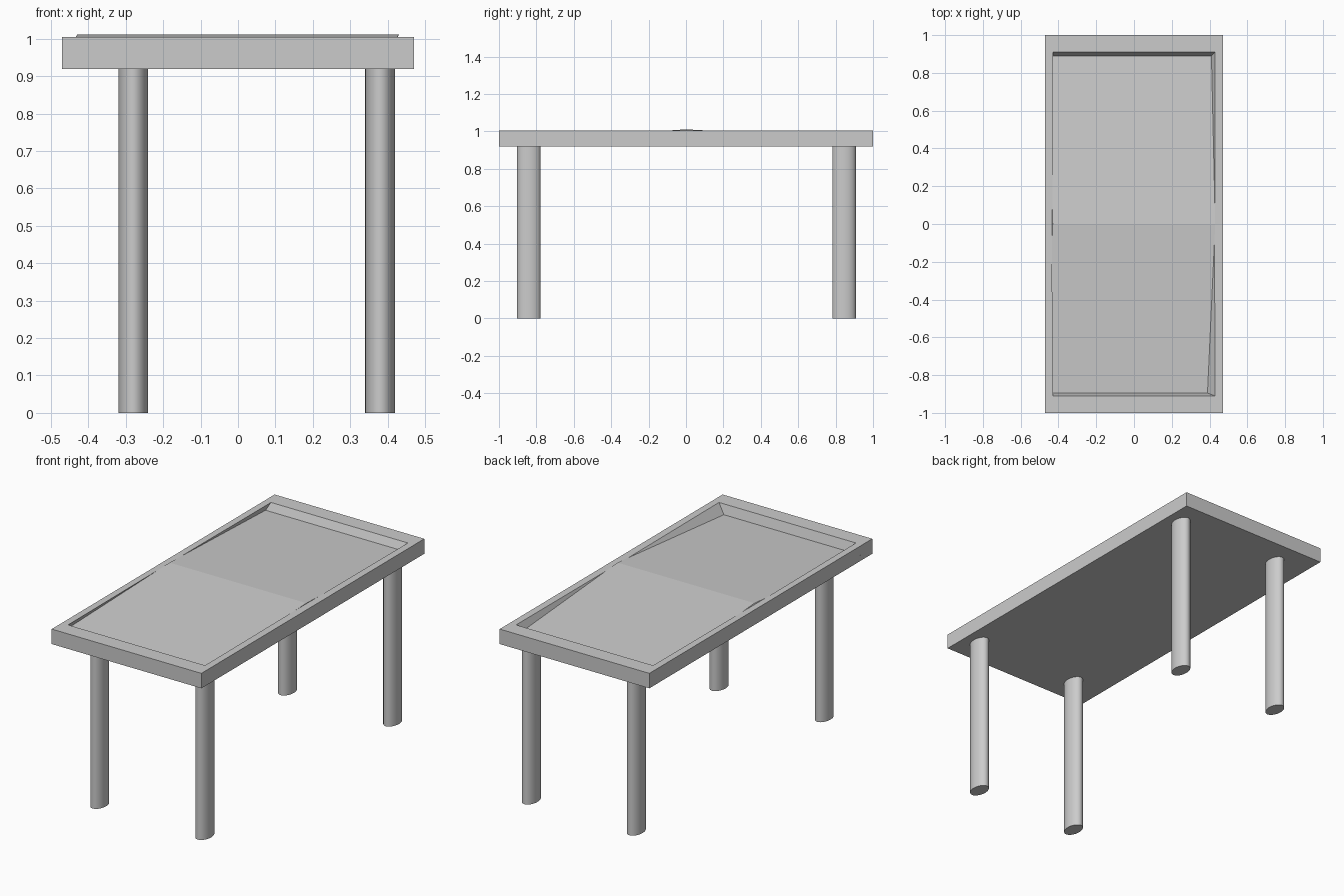
import bpy
import bmesh
from mathutils import Vector

cube = bpy.data.objects.get("Cube")
if cube:
    bpy.data.objects.remove(cube, do_unlink=True)

grey = bpy.data.materials.new("plain_grey")
grey.use_nodes = True
grey.diffuse_color = (0.6, 0.6, 0.6, 1)
grey.node_tree.nodes["Principled BSDF"].inputs["Base Color"].default_value = (0.6, 0.6, 0.6, 1)

HALF_X, HALF_Y = 0.47, 1.0
BOTTOM, RIM, RIDGE = 0.92, 1.005, 1.011
IN_X, IN_Y = 0.43, 0.91


def make_tabletop():
    bm = bmesh.new()
    cache = {}

    def vert(p):
        key = tuple(round(c, 5) for c in p)
        if key not in cache:
            cache[key] = bm.verts.new(key)
        return cache[key]

    def face(*points):
        return bm.faces.new([vert(p) for p in points])

    def corner(sx, sy, z):
        return Vector((sx * HALF_X, sy * HALF_Y, z))

    def rim_corner(sx, sy):
        return Vector((sx * IN_X, sy * IN_Y, RIM))

    def ridge(sx):
        return Vector((sx * IN_X, 0, RIDGE))

    def floor_corner(sx, sy):
        # The sunken ends are shifted towards -x, undercutting that side
        if sy > 0:
            return Vector((sx * IN_X - 0.02, 0.89, 0.963))
        return Vector((sx * IN_X - 0.041, -0.895, 0.952))

    def crossing(sx, sy):
        # Point where the sloping floor edge passes the rim level
        a, b = ridge(sx), floor_corner(sx, sy)
        return a.lerp(b, (RIDGE - RIM) / (RIDGE - b.z))

    # Underside and outer edges
    ring = [(-1, -1), (1, -1), (1, 1), (-1, 1)]
    face(*[corner(*s, BOTTOM) for s in reversed(ring)])
    for a, b in zip(ring, ring[1:] + ring[:1]):
        face(corner(*a, BOTTOM), corner(*b, BOTTOM), corner(*b, RIM), corner(*a, RIM))

    for s in (-1, 1):
        # Rim strips along the ends and the sides
        face(corner(-1, s, RIM), corner(1, s, RIM), rim_corner(1, s), rim_corner(-1, s))
        face(corner(s, -1, RIM), corner(s, 1, RIM), rim_corner(s, 1),
             crossing(s, 1), crossing(s, -1), rim_corner(s, -1))
        # Ridge gable and tapering side walls
        face(ridge(s), crossing(s, -1), crossing(s, 1))
        for e in (-1, 1):
            face(crossing(s, e), floor_corner(s, e), rim_corner(s, e))
        # End wall and sloping half of the floor
        face(rim_corner(-1, s), rim_corner(1, s), floor_corner(1, s), floor_corner(-1, s))
        face(ridge(-1), ridge(1), crossing(1, s), floor_corner(1, s),
             floor_corner(-1, s), crossing(-1, s))

    bmesh.ops.recalc_face_normals(bm, faces=bm.faces)
    mesh = bpy.data.meshes.new("tabletop")
    bm.to_mesh(mesh)
    bm.free()
    mesh.materials.append(grey)
    bpy.context.collection.objects.link(bpy.data.objects.new("tabletop", mesh))


def make_leg(name, x, y):
    bpy.ops.mesh.primitive_cylinder_add(vertices=32, radius=1, depth=BOTTOM,
                                        location=(x, y, BOTTOM / 2))
    leg = bpy.context.object
    leg.name = name
    leg.scale = (0.04, 0.063, 1)
    bpy.ops.object.transform_apply(location=False, rotation=False, scale=True)
    leg.data.materials.append(grey)
    bpy.ops.object.shade_smooth_by_angle()


make_tabletop()

# Four oval legs
for end, y in (("front", -0.84), ("back", 0.845)):
    for side, x in (("right", -0.28), ("left", 0.38)):
        make_leg(f"{end}_{side}_leg", x, y)
